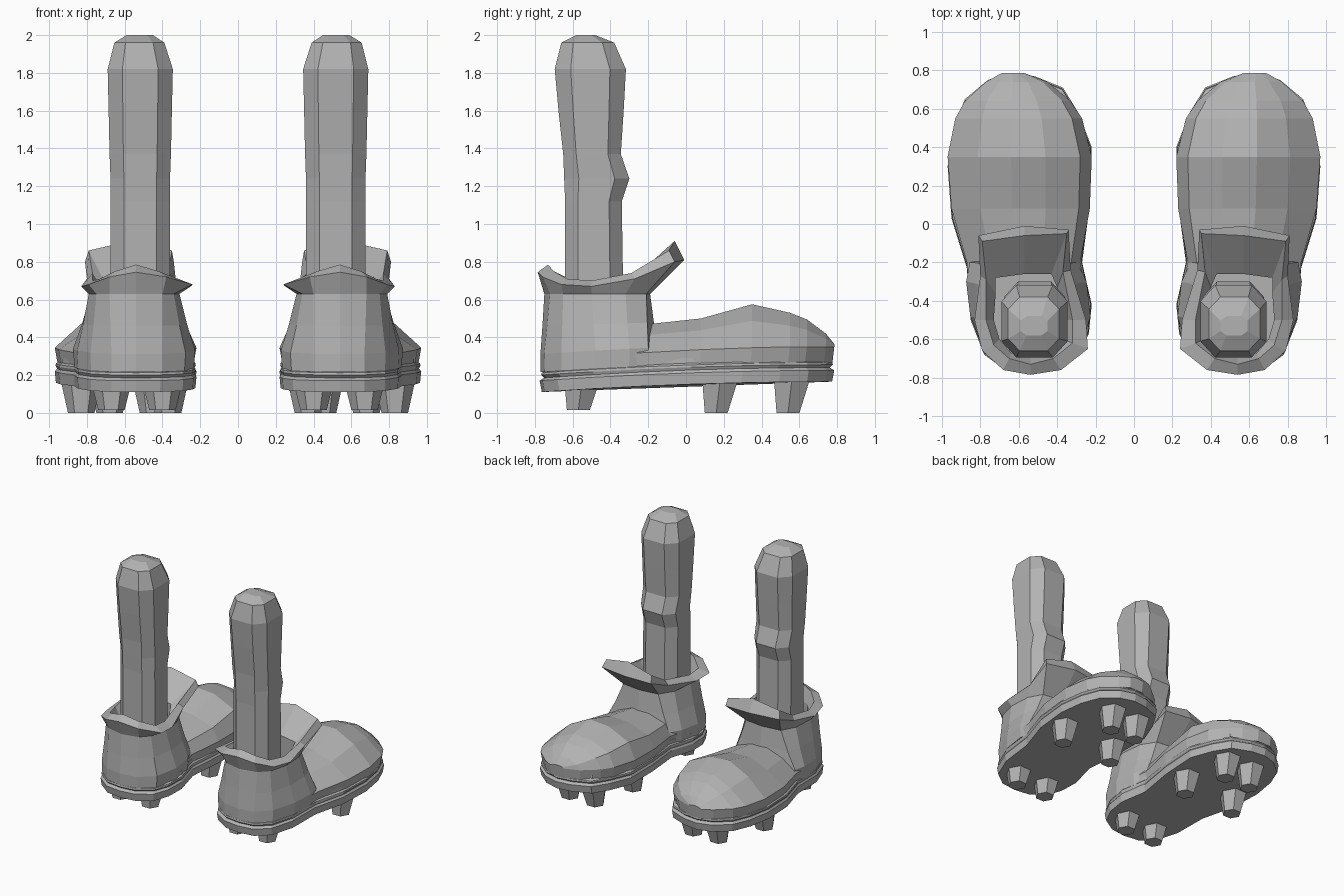
import bpy, bmesh, math

grey = bpy.data.materials.new("mid grey")
grey.diffuse_color = (0.45, 0.45, 0.45, 1)


def finish(name, bm):
    """Turn a bmesh into a flat-shaded object mirrored to the other foot."""
    bmesh.ops.recalc_face_normals(bm, faces=bm.faces)
    me = bpy.data.meshes.new(name)
    bm.to_mesh(me)
    bm.free()
    me.materials.append(grey)
    ob = bpy.data.objects.new(name, me)
    bpy.context.collection.objects.link(ob)
    ob.modifiers.new("other_foot", 'MIRROR').use_axis[0] = True
    return ob


def loft(name, rings):
    """Skin closed rings of equal length and cap both ends."""
    bm = bmesh.new()
    vr = [[bm.verts.new(p) for p in r] for r in rings]
    n = len(rings[0])
    for a, b in zip(vr, vr[1:]):
        for i in range(n):
            j = (i + 1) % n
            bm.faces.new((a[i], a[j], b[j], b[i]))
    bm.faces.new(vr[0])
    bm.faces.new(vr[-1])
    return finish(name, bm)


def tilt(y):
    """Rise of the sole from heel to toe."""
    t = (y + 0.78) / 1.57
    return 0.055 * (1 - (1 - t) ** 2)


# Sole: stacked outlines with a groove under the upper
outline = [(.22, .40), (.29, .58), (.37, .71), (.52, .77), (.64, .785), (.76, .75),
           (.88, .65), (.94, .50), (.97, .30), (.95, .03), (.87, -.23), (.85, -.50),
           (.78, -.68), (.67, -.76), (.54, -.775), (.41, -.76), (.29, -.69),
           (.235, -.57), (.22, -.42), (.27, -.20), (.23, .10)]
layers = [(.11, .985), (.17, 1), (.185, .97), (.20, .99), (.212, .985), (.222, .95), (.25, .95)]
loft("sole", [[(.57 + (x - .57) * s, y * s, z + tilt(y)) for x, y in outline]
              for z, s in layers])

# Forefoot: arched cross-sections from ankle to toe
arch = [(.02, None), (0, 0), (.08, .58), (.32, .94), (.56, 1), (.79, .62), (1, 0), (.98, None)]
stations = [(-.38, .24, .86, .31, .46), (-.20, .28, .87, .32, .47), (.08, .23, .95, .335, .50),
            (.35, .22, .97, .345, .575), (.55, .27, .93, .35, .53), (.64, .33, .88, .35, .495),
            (.74, .45, .77, .35, .42), (.785, .57, .69, .35, .365)]
loft("forefoot", [[(xl + f * (xr - xl), y - (.01 if h is None else 0),
                    zs - .085 if h is None else zs + h * (zt - zs)) for f, h in arch]
                  for y, xl, xr, zs, zt in stations])

# Heel, ankle and flared collar with the tongue pulled forward
base = [(.30, -.20), (.25, -.30), (.23, -.48), (.28, -.66), (.40, -.75), (.54, -.77),
        (.67, -.75), (.78, -.66), (.85, -.48), (.87, -.30), (.85, -.20), (.56, -.15)]
neck = [(.40, -.21), (.33, -.32), (.31, -.50), (.34, -.65), (.40, -.72), (.54, -.75),
        (.68, -.72), (.75, -.65), (.79, -.50), (.78, -.32), (.72, -.21), (.56, -.19)]
flare = [(.34, -.03, .80), (.33, -.24, .71), (.25, -.50, .67), (.24, -.65, .68),
         (.38, -.76, .72), (.54, -.785, .745), (.68, -.76, .72), (.79, -.66, .68),
         (.83, -.50, .67), (.80, -.27, .71), (.81, -.06, .80), (.57, -.01, .81)]
lip = [(.35, -.05, .86), (.37, -.25, .74), (.32, -.50, .70), (.32, -.62, .71),
       (.42, -.70, .75), (.54, -.73, .785), (.65, -.70, .75), (.73, -.63, .71),
       (.77, -.50, .70), (.77, -.29, .74), (.79, -.09, .86), (.57, -.06, .91)]
inner = [(.43, -.26, .72), (.40, -.33, .66), (.36, -.50, .63), (.37, -.60, .63),
         (.44, -.67, .65), (.54, -.69, .66), (.64, -.67, .65), (.70, -.60, .63),
         (.73, -.50, .63), (.72, -.36, .66), (.72, -.28, .72), (.57, -.26, .73)]


def blend(t, z):
    return [(a[0] + (b[0] - a[0]) * t, a[1] + (b[1] - a[1]) * t, z + tilt(a[1]) * (1 - t))
            for a, b in zip(base, neck)]


loft("ankle_and_collar", [blend(.05, .215), blend(-.04, .31), blend(.5, .46), blend(1, .63),
                          flare, lip, inner, [(x, y, .5) for x, y, z in inner]])

# Leg: octagonal post with a small bump on the front
octagon = [(1, .55), (.55, 1), (-.55, 1), (-1, .55), (-1, -.55), (-.55, -1), (.55, -1), (1, -.55)]
leg = [(.48, .36, .675, -.64, -.33), (1.12, .36, .675, -.64, -.34), (1.24, .36, .675, -.645, -.30),
       (1.37, .355, .68, -.65, -.345), (1.60, .35, .685, -.675, -.33), (1.82, .345, .69, -.695, -.318),
       (1.96, .39, .655, -.66, -.38), (2.0, .45, .59, -.58, -.48)]
loft("leg", [[((a + b) / 2 + u * (b - a) / 2, (c + d) / 2 + v * (d - c) / 2, z) for u, v in octagon]
             for z, a, b, c, d in leg])

# Studs: tapered hexagonal pegs
for i, (x, y) in enumerate([(.40, -.55), (.67, -.55), (.37, .18), (.83, .18), (.45, .56), (.68, .56)]):
    z0 = .015 if y < 0 else 0
    loft(f"stud_{i + 1}", [[(x + r * math.cos(k * math.pi / 3), y - dy + r * math.sin(k * math.pi / 3), z)
                            for k in range(6)] for z, r, dy in ((z0, .07, .02), (.17, .108, 0))])
